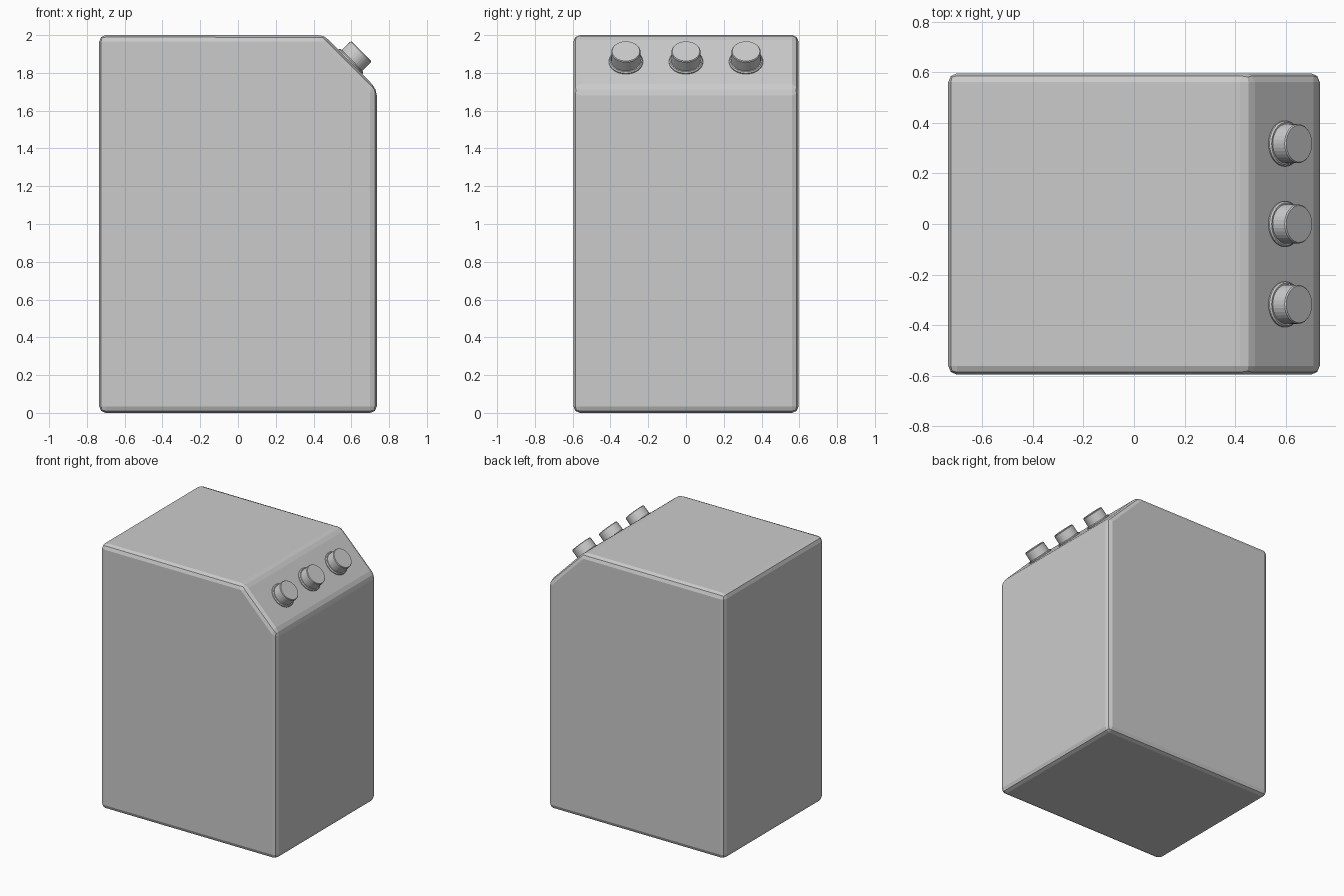
import bpy, bmesh
from math import sin, cos, pi
from mathutils import Vector

if "Cube" in bpy.data.objects:
    bpy.data.objects.remove(bpy.data.objects["Cube"])

HALF_X, HALF_Y, HEIGHT = 0.735, 0.596, 2.0
SLOPE_TOP = Vector((0.455, 0, 2.0))
SLOPE_LOW = Vector((HALF_X, 0, 1.715))


def finish(name, bm):
    bmesh.ops.recalc_face_normals(bm, faces=bm.faces)
    mesh = bpy.data.meshes.new(name)
    bm.to_mesh(mesh)
    bm.free()
    obj = bpy.data.objects.new(name, mesh)
    bpy.context.collection.objects.link(obj)
    return obj


def lathe(name, profile, sides=32):
    """Revolve (radius, height) points around local z and cap both ends."""
    bm = bmesh.new()
    rings = [[bm.verts.new((r * cos(2 * pi * i / sides), r * sin(2 * pi * i / sides), h))
              for i in range(sides)] for r, h in profile]
    for a, b in zip(rings, rings[1:]):
        for i in range(sides):
            j = (i + 1) % sides
            bm.faces.new((a[i], a[j], b[j], b[i]))
    bm.faces.new(rings[0])
    bm.faces.new(rings[-1])
    return finish(name, bm)


# Cabinet body: side profile with a sloped control panel, extruded in depth
profile = [(-HALF_X, 0), (HALF_X, 0), (SLOPE_LOW.x, SLOPE_LOW.z),
           (SLOPE_TOP.x, SLOPE_TOP.z), (-HALF_X, HEIGHT)]
bm = bmesh.new()
face = bm.faces.new([bm.verts.new((x, -HALF_Y, z)) for x, z in profile])
ext = bmesh.ops.extrude_face_region(bm, geom=[face])
bmesh.ops.translate(bm, vec=(0, 2 * HALF_Y, 0),
                    verts=[v for v in ext["geom"] if isinstance(v, bmesh.types.BMVert)])
body = finish("cabinet_body", bm)
bevel = body.modifiers.new("rounded_edges", "BEVEL")
bevel.width = 0.035
bevel.segments = 2
bevel.limit_method = "ANGLE"

# Three knobs, each with a collar, standing on the sloped panel
along = SLOPE_LOW - SLOPE_TOP
normal = Vector((-along.z, 0, along.x)).normalized()
turn = normal.to_track_quat("Z", "Y")
centre = (SLOPE_TOP + SLOPE_LOW) / 2
collar_shape = [(0.09, -0.02), (0.09, 0.006), (0.084, 0.012)]
knob_shape = [(0.078, -0.01), (0.078, 0.02), (0.077, 0.077), (0.073, 0.082)]
for label, y in (("front", -0.318), ("middle", 0.0), ("back", 0.318)):
    for part, shape in (("collar", collar_shape), ("knob", knob_shape)):
        obj = lathe(f"{label}_{part}", shape)
        obj.rotation_mode = "QUATERNION"
        obj.rotation_quaternion = turn
        obj.location = centre + Vector((0, y, 0))
